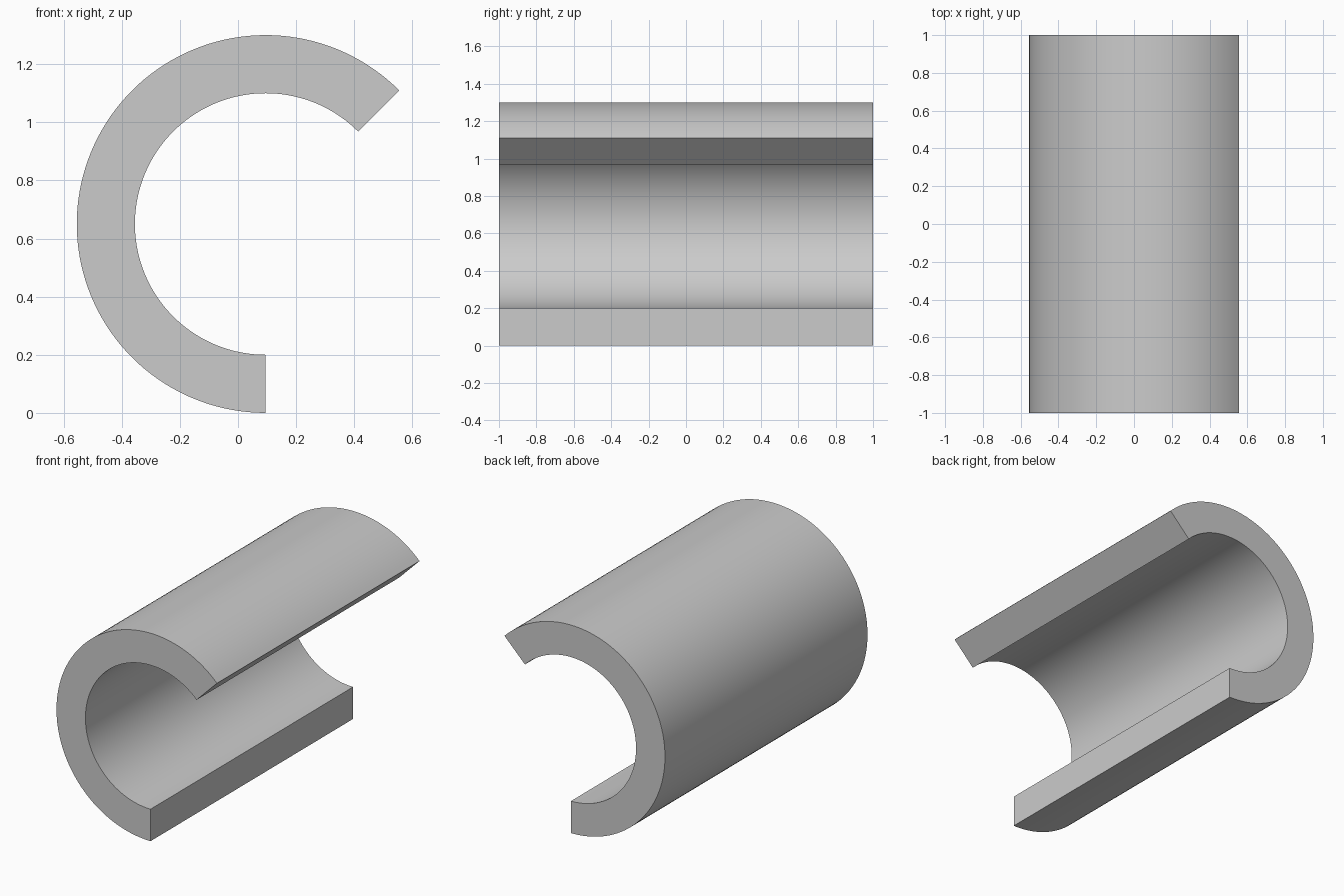
import bpy
import bmesh
from math import radians, sin, cos

if "Cube" in bpy.data.objects:
    bpy.data.objects.remove(bpy.data.objects["Cube"], do_unlink=True)

OUTER, INNER, LENGTH = 0.65, 0.45, 2.0
START, END, STEPS = radians(45), radians(270), 90
# Shift that centres the open ring on x
CENTRE_X = (OUTER - OUTER * cos(START)) / 2

# Plain grey material
grey = bpy.data.materials.new("plain grey")
grey.use_nodes = True
colour = (0.6, 0.6, 0.6, 1)
grey.diffuse_color = colour
grey.node_tree.nodes["Principled BSDF"].inputs["Base Color"].default_value = colour

# Open ring cross-section, as strips between the two arcs
bm = bmesh.new()


def arc(radius):
    angles = [START + (END - START) * i / STEPS for i in range(STEPS + 1)]
    return [bm.verts.new((CENTRE_X + radius * cos(a), -LENGTH / 2, OUTER + radius * sin(a)))
            for a in angles]


outer, inner = arc(OUTER), arc(INNER)
for i in range(STEPS):
    bm.faces.new((outer[i], outer[i + 1], inner[i + 1], inner[i]))

# Extrude the section along the length
result = bmesh.ops.extrude_face_region(bm, geom=bm.faces[:], use_keep_orig=True)
moved = [g for g in result["geom"] if isinstance(g, bmesh.types.BMVert)]
bmesh.ops.translate(bm, verts=moved, vec=(0, LENGTH, 0))
bmesh.ops.recalc_face_normals(bm, faces=bm.faces[:])

mesh = bpy.data.meshes.new("open_tube")
bm.to_mesh(mesh)
bm.free()
mesh.materials.append(grey)
tube = bpy.data.objects.new("open_tube", mesh)
bpy.context.collection.objects.link(tube)

# Smooth curved walls, crisp rims and cut edges
bpy.ops.object.select_all(action="DESELECT")
tube.select_set(True)
bpy.context.view_layer.objects.active = tube
bpy.ops.object.shade_smooth_by_angle(angle=radians(30))
